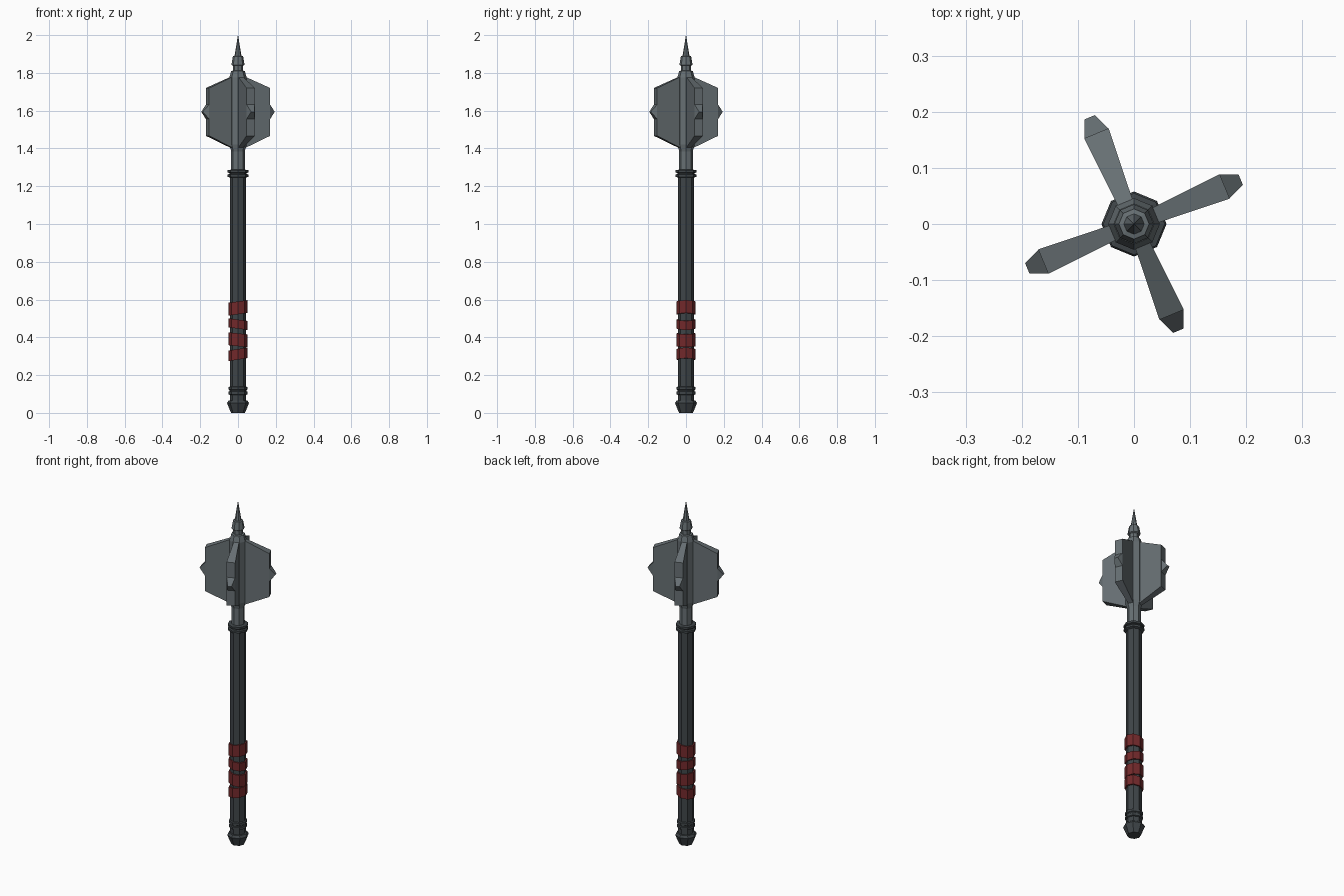
import bpy, bmesh, math
from mathutils import Matrix, Vector

if "Cube" in bpy.data.objects:
    bpy.data.objects.remove(bpy.data.objects["Cube"])


def material(name, rgb):
    m = bpy.data.materials.new(name)
    m.diffuse_color = (*rgb, 1)
    m.use_nodes = True
    m.node_tree.nodes["Principled BSDF"].inputs["Base Color"].default_value = m.diffuse_color
    return m


DARK = material("dark iron", (0.050, 0.060, 0.066))
STEEL = material("grey steel", (0.135, 0.160, 0.172))
RED = material("red leather", (0.170, 0.022, 0.024))


def finish(bm, name, mat):
    bmesh.ops.recalc_face_normals(bm, faces=bm.faces)
    me = bpy.data.meshes.new(name)
    bm.to_mesh(me)
    bm.free()
    me.materials.append(mat)
    ob = bpy.data.objects.new(name, me)
    bpy.context.collection.objects.link(ob)
    return ob


def turned(name, profile, mat, sides=8):
    """Closed faceted solid from (radius, z) pairs."""
    bm = bmesh.new()
    rings = [[bm.verts.new((r * math.cos(math.tau * i / sides),
                            r * math.sin(math.tau * i / sides), z))
              for i in range(sides)] for r, z in profile]
    for a, b in zip(rings, rings[1:]):
        for i in range(sides):
            j = (i + 1) % sides
            bm.faces.new((a[i], a[j], b[j], b[i]))
    bm.faces.new(rings[0][::-1])
    bm.faces.new(rings[-1])
    bmesh.ops.remove_doubles(bm, verts=bm.verts, dist=1e-5)
    return finish(bm, name, mat)


# Handle
turned("pommel", [(.037, 0), (.058, .052), (.050, .065), (.042, .066)], DARK)
turned("shaft", [(.042, .06), (.042, 1.25)], DARK)
turned("lower_collar", [(.042, .095), (.049, .098), (.049, .112), (.045, .115),
                        (.045, .120), (.049, .123), (.049, .137), (.042, .14)], DARK)
turned("upper_collar", [(.042, 1.245), (.055, 1.25), (.055, 1.262), (.046, 1.265),
                        (.046, 1.27), (.055, 1.273), (.055, 1.285), (.036, 1.288)], DARK)

# Tilted leather bands around the grip
for n, (z, h, tilt) in enumerate([(.556, .068, -8), (.470, .048, 8),
                                  (.387, .068, 6), (.310, .056, -9)]):
    band = turned(f"grip_band_{n + 1}", [(.042, -h / 2), (.050, -h / 2),
                                         (.050, h / 2), (.042, h / 2)], RED)
    # shear keeps the band hugging the shaft
    shear = Matrix.Identity(4)
    shear[2][0] = math.tan(math.radians(-tilt))
    shear[2][3] = z
    band.data.transform(shear)

# Head core, neck and top spike
turned("head_core", [(.036, 1.27), (.036, 1.385), (.046, 1.42), (.046, 1.775),
                     (.036, 1.81), (.026, 1.812), (.026, 1.84)], STEEL)
turned("spike_socket", [(.028, 1.838), (.035, 1.842), (.027, 1.888), (.018, 1.89)], STEEL)
turned("top_spike", [(.019, 1.885), (.0005, 2.0)], STEEL)


# Four flanges, thicker toward the rim, each with a wedge tooth
def flange(name, angle):
    bm = bmesh.new()
    outline = [(.03, 1.40, .0135), (.03, 1.782, .0135), (.175, 1.72, .0235), (.175, 1.467, .0235)]
    sides = [[bm.verts.new((r, s * t, z)) for r, z, t in outline] for s in (-1, 1)]
    for i in range(4):
        j = (i + 1) % 4
        bm.faces.new((sides[0][i], sides[0][j], sides[1][j], sides[1][i]))
    bm.faces.new(sides[0])
    bm.faces.new(sides[1])
    # tooth
    base = [bm.verts.new((.174, y, z)) for y, z in
            ((-.0233, 1.555), (.0233, 1.555), (.0233, 1.633), (-.0233, 1.633))]
    tip = [bm.verts.new((.206, y, 1.594)) for y in (-.010, .010)]
    for f in ((base[0], base[1], tip[1], tip[0]), (base[2], base[3], tip[0], tip[1]),
              (base[1], base[2], tip[1]), (base[3], base[0], tip[0]), base):
        bm.faces.new(f)
    bmesh.ops.rotate(bm, verts=bm.verts, cent=(0, 0, 0),
                     matrix=Matrix.Rotation(angle, 3, 'Z'))
    finish(bm, name, STEEL)


for k in range(4):
    flange(f"flange_{k + 1}", math.radians(22.5 + 90 * k))
